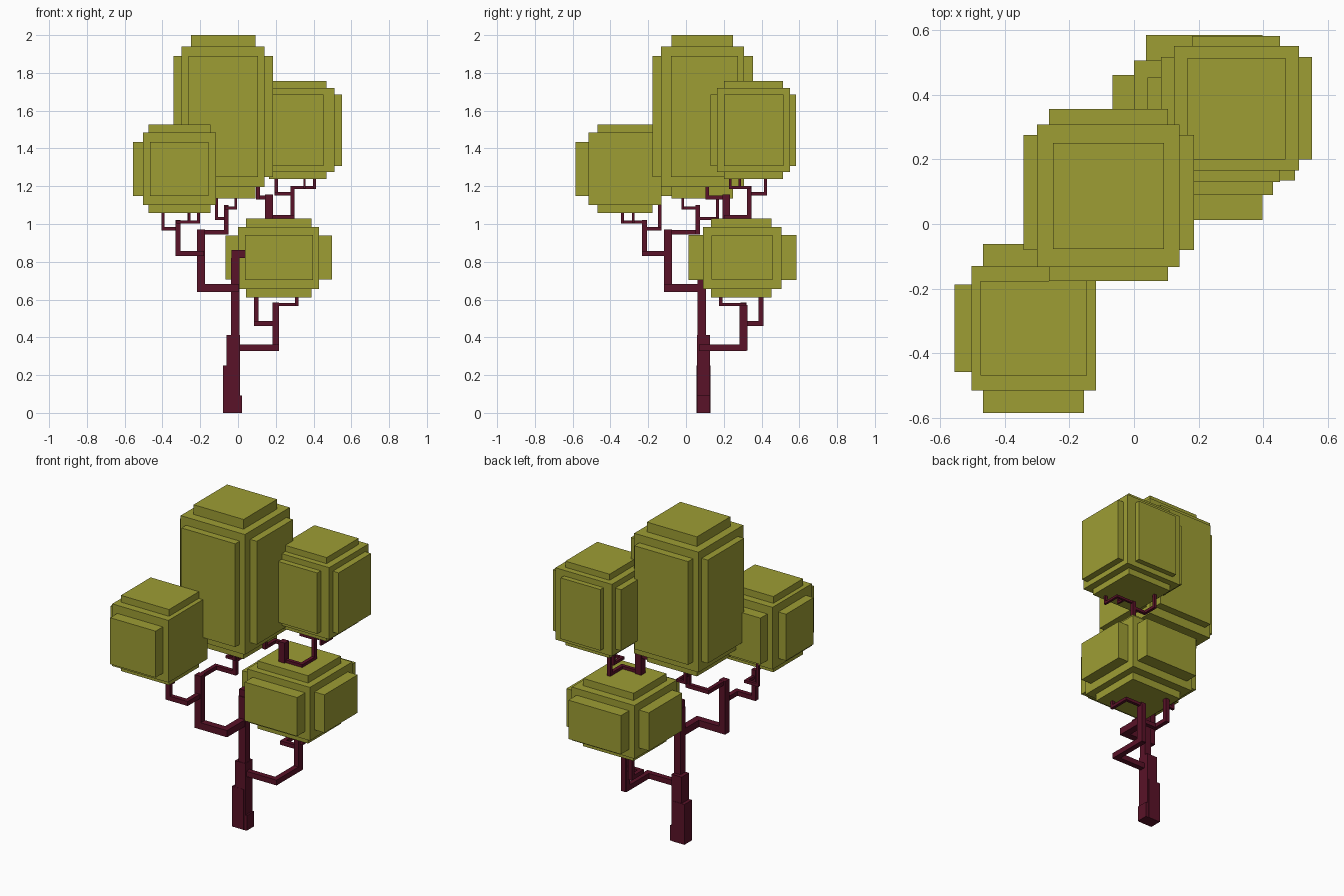
import bpy, bmesh


def material(name, color):
    m = bpy.data.materials.new(name)
    m.diffuse_color = color
    return m


LEAF = material("leaf_green", (0.34, 0.34, 0.034, 1))
BARK = material("bark_maroon", (0.10, 0.006, 0.021, 1))


def boxes(name, items, mat):
    """One object made of axis-aligned boxes (x0, x1, y0, y1, z0, z1)."""
    bm = bmesh.new()
    for x0, x1, y0, y1, z0, z1 in items:
        for v in bmesh.ops.create_cube(bm, size=1)["verts"]:
            v.co = ((x0 + x1) / 2 + v.co.x * (x1 - x0),
                    (y0 + y1) / 2 + v.co.y * (y1 - y0),
                    (z0 + z1) / 2 + v.co.z * (z1 - z0))
    me = bpy.data.meshes.new(name)
    bm.to_mesh(me)
    bm.free()
    me.materials.append(mat)
    ob = bpy.data.objects.new(name, me)
    bpy.context.collection.objects.link(ob)


def bar(a, b, t):
    """Square bar of thickness t between two axis-aligned points."""
    out = []
    for p, q in zip(a, b):
        out += [min(p, q) - t / 2, max(p, q) + t / 2]
    return out


def branch(name, start, end, top, t, x_first=True, twigs=()):
    """Horizontal elbow from start (x, y, z) to end (x, y), then straight up."""
    x0, y0, z = start
    x1, y1 = end
    mid = (x1, y0, z) if x_first else (x0, y1, z)
    pts = [start, mid, (x1, y1, z), (x1, y1, top - t / 2)]
    parts = [bar(a, b, t) for a, b in zip(pts, pts[1:])]
    for tx, ty in twigs:
        parts.append(bar((tx, ty, z), (tx, ty, top - t / 2), t))
    boxes(name, parts, BARK)


# Foliage: a core block with a raised panel on each axis
boxes("foliage_tall", [
    (-0.30, 0.14, -0.133, 0.307, 1.195, 1.94),
    (-0.342, 0.185, -0.08, 0.275, 1.25, 1.89),
    (-0.263, 0.105, -0.177, 0.355, 1.25, 1.89),
    (-0.25, 0.093, -0.078, 0.25, 1.135, 2.0)], LEAF)
boxes("foliage_left", [
    (-0.502, -0.117, -0.515, -0.13, 1.10, 1.485),
    (-0.555, -0.13, -0.457, -0.187, 1.147, 1.435),
    (-0.467, -0.155, -0.585, -0.062, 1.147, 1.435),
    (-0.475, -0.145, -0.468, -0.177, 1.058, 1.527)], LEAF)
boxes("foliage_right", [
    (0.123, 0.51, 0.165, 0.55, 1.275, 1.72),
    (0.083, 0.55, 0.20, 0.517, 1.307, 1.685),
    (0.18, 0.452, 0.13, 0.582, 1.307, 1.685),
    (0.165, 0.468, 0.20, 0.513, 1.238, 1.758)], LEAF)
boxes("foliage_low", [
    (0.0, 0.43, 0.09, 0.505, 0.655, 0.985),
    (-0.067, 0.498, 0.135, 0.46, 0.705, 0.94),
    (0.037, 0.397, 0.012, 0.585, 0.703, 0.943),
    (0.042, 0.388, 0.132, 0.453, 0.61, 1.03)], LEAF)

# Trunk with stepped base
boxes("trunk", [
    (-0.05, 0.02, 0.058, 0.128, 0, 0.093),
    (-0.08, 0.0, 0.056, 0.13, 0, 0.25),
    (-0.06, 0.01, 0.057, 0.128, 0, 0.413),
    (-0.037, 0.008, 0.06, 0.105, 0.40, 0.82)], BARK)

# Low limb
branch("low_limb", (-0.015, 0.085, 0.345), (0.2, 0.305), 0.585, 0.033)
boxes("low_limb_post", [(0.185, 0.216, 0.282, 0.326, 0.33, 0.57)], BARK)
branch("low_twig_a", (0.2, 0.305, 0.473), (0.097, 0.397), 0.63, 0.025)
branch("low_twig_b", (0.2, 0.305, 0.574), (0.312, 0.185), 0.63, 0.018)

# Left limb
branch("left_limb", (-0.015, 0.083, 0.662), (-0.195, -0.095), 0.97, 0.042, False)
branch("left_fork_outer", (-0.195, -0.095, 0.844), (-0.318, -0.22), 1.02, 0.028, False)
branch("left_twig_a", (-0.318, -0.22, 0.975), (-0.397, -0.138), 1.11, 0.018, False)
branch("left_twig_b", (-0.318, -0.22, 1.011), (-0.21, -0.337), 1.08, 0.015, False,
       [(-0.258, -0.337)])
branch("left_twig_c", (-0.318, -0.22, 1.011), (-0.26, -0.28), 1.08, 0.013, False)
branch("left_fork_inner", (-0.195, -0.095, 0.957), (-0.062, 0.062), 1.10, 0.024, False)
branch("inner_twig_a", (-0.062, 0.062, 1.03), (-0.115, 0.167), 1.15, 0.016, False)
branch("inner_twig_b", (-0.062, 0.062, 1.085), (-0.012, -0.017), 1.15, 0.015, False)

# Upper limb behind the low foliage
branch("upper_limb", (-0.014, 0.083, 0.842), (0.165, 0.213), 1.155, 0.042)
branch("upper_twig_tall", (0.165, 0.213, 1.14), (0.106, 0.113), 1.21, 0.02)
branch("upper_fork", (0.165, 0.213, 1.037), (0.288, 0.335), 1.20, 0.022)
branch("right_twig_a", (0.288, 0.335, 1.16), (0.203, 0.421), 1.26, 0.017)
branch("right_twig_b", (0.288, 0.335, 1.193), (0.405, 0.235), 1.26, 0.014)
branch("right_twig_c", (0.288, 0.335, 1.193), (0.352, 0.285), 1.26, 0.012)
